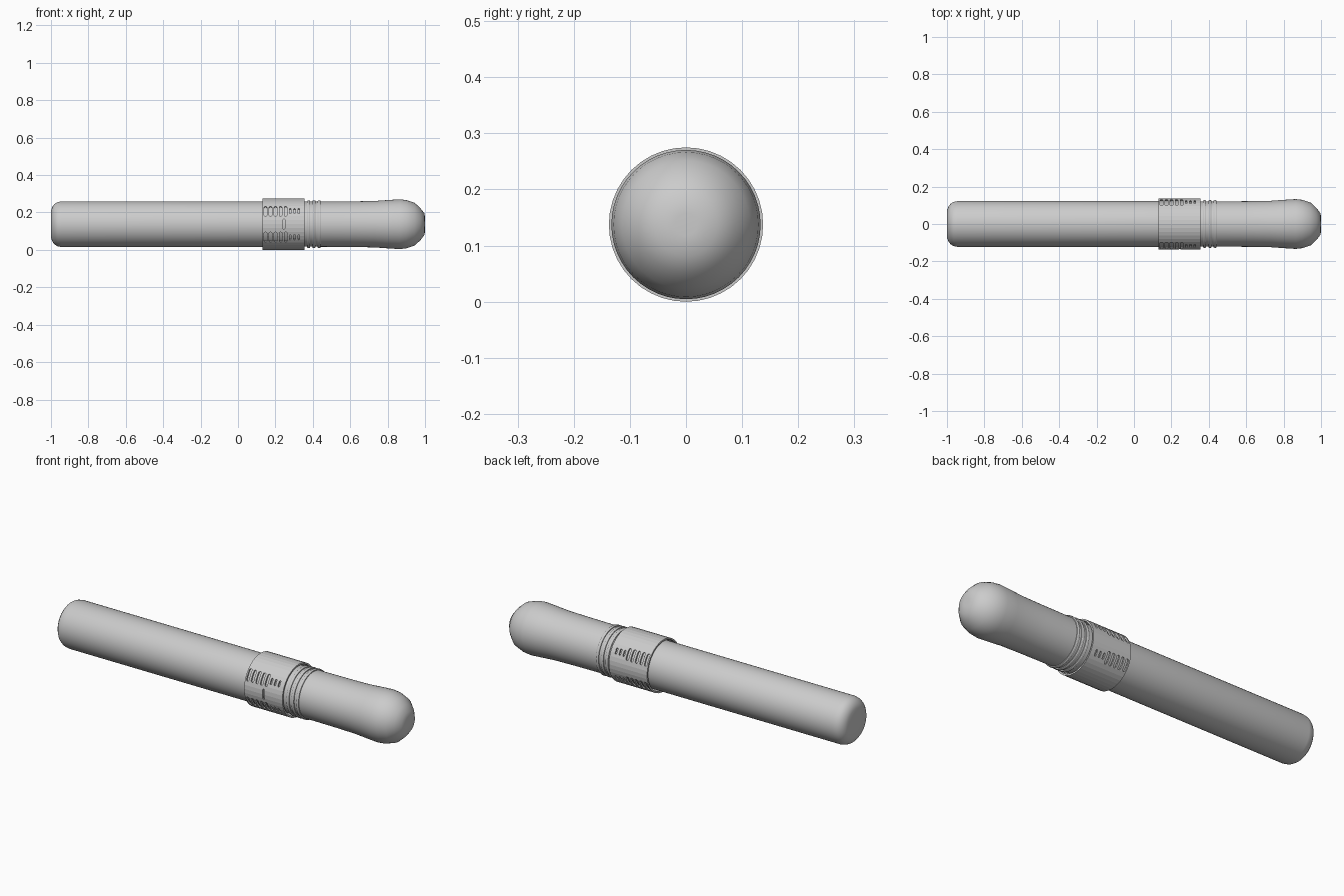
import bpy, bmesh, math
from mathutils import Matrix, Vector

if "Cube" in bpy.data.objects:
    bpy.data.objects.remove(bpy.data.objects["Cube"])

AXIS_Z = 0.1375


def obj_from_bm(name, bm):
    bmesh.ops.recalc_face_normals(bm, faces=bm.faces)
    me = bpy.data.meshes.new(name)
    bm.to_mesh(me)
    bm.free()
    ob = bpy.data.objects.new(name, me)
    bpy.context.collection.objects.link(ob)
    return ob


def lathe(name, profile, sides=48, closed=False, angle=40):
    """Revolve (x, radius) points around the long axis."""
    bm = bmesh.new()
    rings = []
    for x, r in profile:
        rings.append([bm.verts.new((x, r * math.cos(2 * math.pi * i / sides),
                                    AXIS_Z + r * math.sin(2 * math.pi * i / sides)))
                      for i in range(sides)])
    pairs = list(zip(rings, rings[1:]))
    if closed:
        pairs.append((rings[-1], rings[0]))
    else:
        bm.faces.new(rings[0])
        bm.faces.new(rings[-1])
    for a, b in pairs:
        for i in range(sides):
            j = (i + 1) % sides
            bm.faces.new((a[i], a[j], b[j], b[i]))
    ob = obj_from_bm(name, bm)
    smooth(ob, angle)
    return ob


def smooth(ob, angle):
    bpy.ops.object.select_all(action='DESELECT')
    ob.select_set(True)
    bpy.context.view_layer.objects.active = ob
    bpy.ops.object.shade_smooth_by_angle(angle=math.radians(angle))


# Long straight barrel with a softly rounded end
lathe("barrel", [(-1.0, 0.03), (-0.999, 0.075), (-0.992, 0.094), (-0.98, 0.109),
                 (-0.965, 0.118), (-0.945, 0.122), (0.30, 0.122)])

# Grip that flares and closes in a rounded tip
lathe("grip", [(0.30, 0.120), (0.50, 0.121), (0.62, 0.122), (0.73, 0.124),
               (0.80, 0.129), (0.865, 0.133), (0.90, 0.129), (0.945, 0.114),
               (0.975, 0.086), (0.998, 0.056), (1.0, 0.02)], angle=50)

# Three seal rings beside the collar
for i, x in enumerate((0.378, 0.406, 0.434)):
    lathe(f"seal_ring_{i + 1}", [(x - 0.008, 0.116), (x - 0.008, 0.125), (x - 0.004, 0.1275),
                                 (x + 0.004, 0.1275), (x + 0.008, 0.125), (x + 0.008, 0.116)],
          closed=True, angle=30)

# Collar sleeve, a thin open tube
collar = lathe("collar", [(0.132, 0.129), (0.132, 0.1375), (0.356, 0.1375), (0.356, 0.129)],
               sides=40, closed=True, angle=5)

# Slot cutters: eight-sided pills set around the collar
bm = bmesh.new()


def slot(x, angle_deg, width, length):
    rot = Matrix.Rotation(math.radians(angle_deg), 4, 'X')
    w, h = width / 2, length / 2
    pts = [(w * math.cos(a), math.copysign(h - w, math.sin(a)) + w * math.sin(a))
           for a in [math.radians(22.5 + 45 * k) for k in range(8)]]
    loops = [[bm.verts.new(rot @ Vector((x + px, -depth, pz)) + Vector((0, 0, AXIS_Z)))
              for px, pz in pts] for depth in (0.1235, 0.15)]
    bm.faces.new(loops[0])
    bm.faces.new(loops[1])
    for k in range(8):
        j = (k + 1) % 8
        bm.faces.new((loops[0][k], loops[0][j], loops[1][j], loops[1][k]))


for base in (0, 180):
    for side in (-1, 1):
        for i in range(5):
            slot(0.147 + 0.027 * i, base + side * 31, 0.016, 0.062)
        for i in range(3):
            slot(0.279 + 0.019 * i + 0.004 * i, base + side * 31, 0.010, 0.032)
slot(0.245, 0, 0.012, 0.055)
cutters = obj_from_bm("slot_cutters", bm)
cutters.hide_render = True

mod = collar.modifiers.new("slots", 'BOOLEAN')
mod.operation = 'DIFFERENCE'
mod.solver = 'EXACT'
mod.object = cutters
bpy.ops.object.select_all(action='DESELECT')
collar.select_set(True)
bpy.context.view_layer.objects.active = collar
bpy.ops.object.modifier_apply(modifier=mod.name)
bpy.data.objects.remove(cutters)
